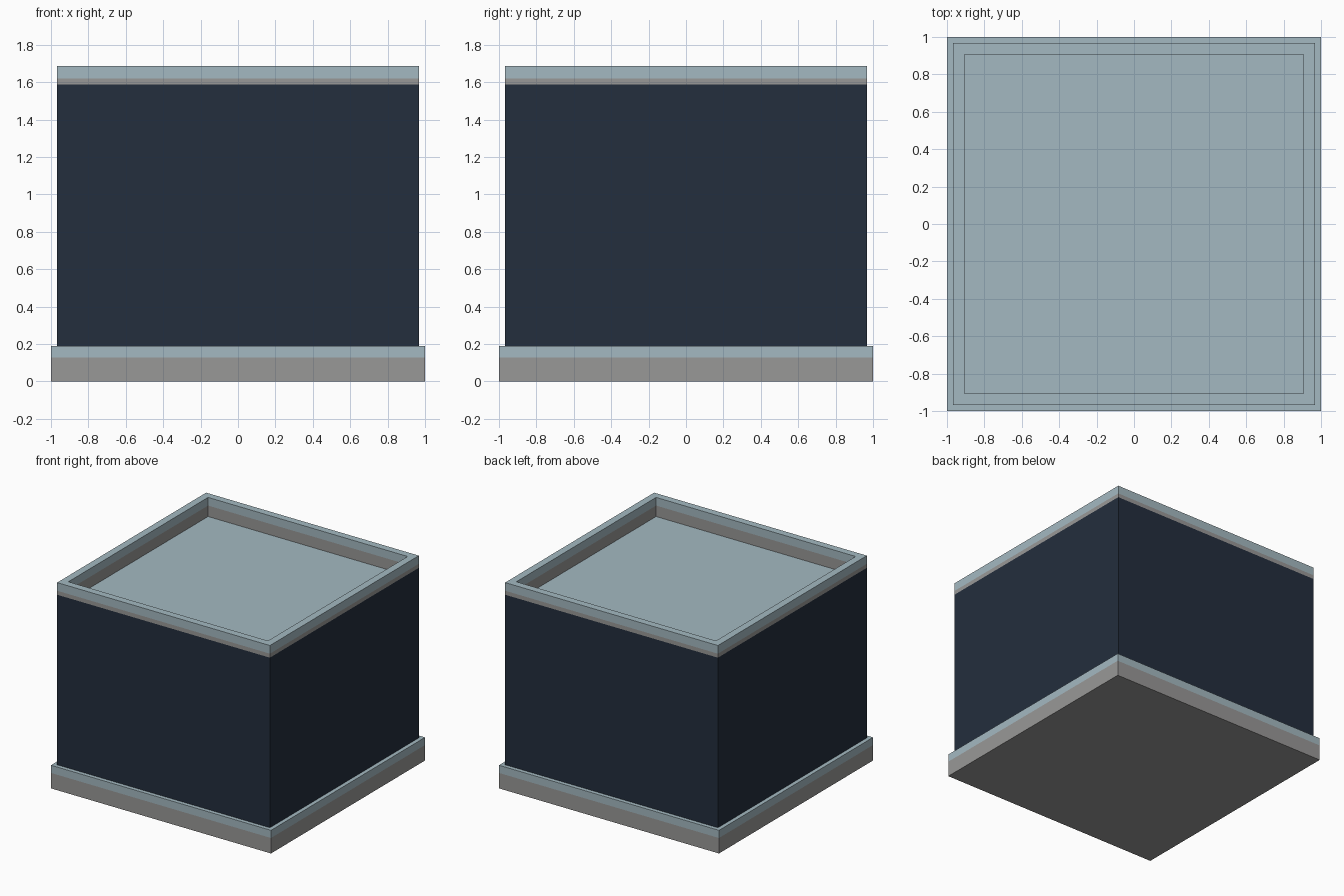
import bpy
import bmesh

cube = bpy.data.objects.get("Cube")
if cube:
    bpy.data.objects.remove(cube, do_unlink=True)


def linear(c):
    c /= 255
    return c / 12.92 if c <= 0.04045 else ((c + 0.055) / 1.055) ** 2.4


def material(name, rgb):
    mat = bpy.data.materials.new(name)
    colour = (*[linear(c) for c in rgb], 1.0)
    mat.use_nodes = True
    mat.diffuse_color = colour
    bsdf = mat.node_tree.nodes["Principled BSDF"]
    bsdf.inputs["Base Color"].default_value = colour
    bsdf.inputs["Roughness"].default_value = 0.9
    return mat


PALE = material("pale blue grey", (164, 185, 193))
GREY = material("stone grey", (153, 152, 151))
NAVY = material("dark navy", (35, 46, 61))
MATS = [PALE, GREY, NAVY]


def square_loft(name, profile, bands, cap_start=None, cap_end=None):
    """Join square rings (half width, height); one material per band."""
    bm = bmesh.new()
    rings = [[bm.verts.new((sx * r, sy * r, z))
              for sx, sy in ((-1, -1), (1, -1), (1, 1), (-1, 1))]
             for r, z in profile]
    for lower, upper, mat in zip(rings, rings[1:], bands):
        for i in range(4):
            j = (i + 1) % 4
            face = bm.faces.new((lower[i], lower[j], upper[j], upper[i]))
            face.material_index = MATS.index(mat)
    if cap_start:
        bm.faces.new(rings[0][::-1]).material_index = MATS.index(cap_start)
    if cap_end:
        bm.faces.new(rings[-1]).material_index = MATS.index(cap_end)
    mesh = bpy.data.meshes.new(name)
    bm.to_mesh(mesh)
    bm.free()
    for mat in MATS:
        mesh.materials.append(mat)
    obj = bpy.data.objects.new(name, mesh)
    bpy.context.collection.objects.link(obj)
    return obj


BASE, WALL, INNER = 1.0, 0.967, 0.907
BASE_TOP, TRIM, TOP, ROOF = 0.19, 1.587, 1.687, 1.53

# Plinth: stone below, pale band and ledge above
square_loft("plinth", [(BASE, 0), (BASE, 0.127), (BASE, BASE_TOP), (WALL, BASE_TOP)],
            [GREY, PALE, PALE], cap_start=GREY)

# Main walls
square_loft("walls", [(WALL, BASE_TOP), (WALL, TRIM)], [NAVY])

# Parapet trim, wrapping over the rim and down to the sunken roof
square_loft("parapet", [(WALL, TRIM), (WALL, 1.62), (WALL, TOP), (INNER, TOP),
                        (INNER, 1.62), (INNER, ROOF)],
            [GREY, PALE, PALE, PALE, GREY])

# Flat sunken roof
square_loft("roof", [(INNER, ROOF)], [], cap_end=PALE)
